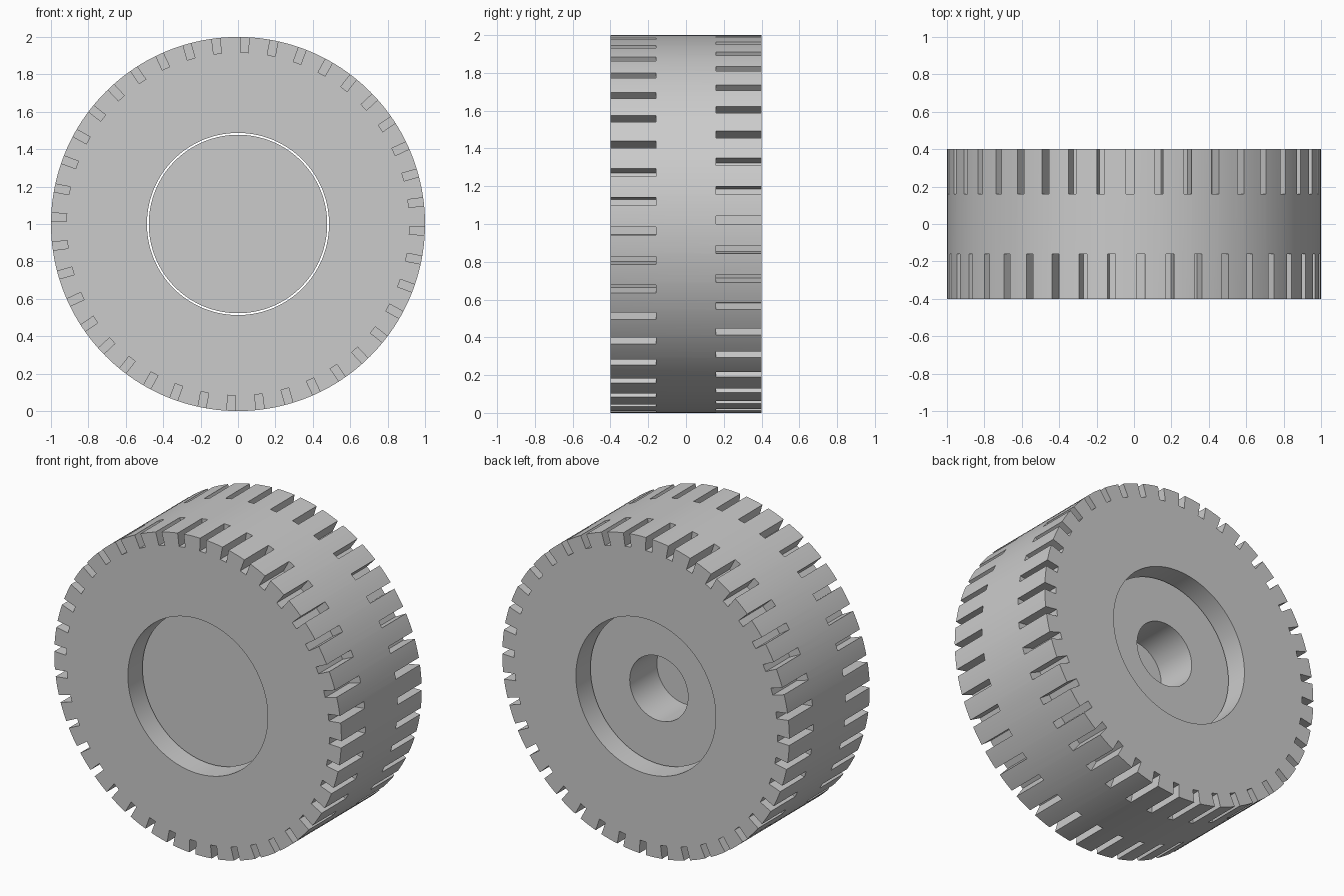
import bpy
import bmesh
from math import radians, tau
from mathutils import Matrix, Vector

STEPS = 160
CENTRE_Z = 1.0
HALF_WIDTH = 0.4

if "Cube" in bpy.data.objects:
    bpy.data.objects.remove(bpy.data.objects["Cube"], do_unlink=True)

grey = bpy.data.materials.new("plain grey")
grey.use_nodes = True
colour = (0.6, 0.6, 0.6, 1)
grey.diffuse_color = colour
grey.node_tree.nodes["Principled BSDF"].inputs["Base Color"].default_value = colour


def make_object(name, bm):
    mesh = bpy.data.meshes.new(name)
    bmesh.ops.recalc_face_normals(bm, faces=bm.faces[:])
    bm.to_mesh(mesh)
    bm.free()
    mesh.materials.append(grey)
    obj = bpy.data.objects.new(name, mesh)
    obj.location.z = CENTRE_Z
    bpy.context.collection.objects.link(obj)
    return obj


def lathe(name, profile, closed):
    """Turn a (radius, y) profile around the wheel axle."""
    bm = bmesh.new()
    verts = [bm.verts.new((r, y, 0)) for r, y in profile]
    for a, b in zip(verts, verts[1:] + (verts[:1] if closed else [])):
        bm.edges.new((a, b))
    bmesh.ops.spin(bm, geom=bm.verts[:] + bm.edges[:], cent=(0, 0, 0),
                   axis=(0, 1, 0), angle=tau, steps=STEPS)
    bmesh.ops.remove_doubles(bm, verts=bm.verts[:], dist=0.0001)
    return make_object(name, bm)


def select_only(obj):
    bpy.ops.object.select_all(action="DESELECT")
    obj.select_set(True)
    bpy.context.view_layer.objects.active = obj


# Tyre: wide ring
tyre = lathe("tyre", [(0.487, -HALF_WIDTH), (1, -HALF_WIDTH),
                      (1, HALF_WIDTH), (0.487, HALF_WIDTH)], True)

# Hub: recessed disc, solid at the front, blind axle hole at the back
hub = lathe("hub", [(0, -0.27), (0.477, -0.27), (0.477, 0.27),
                    (0.203, 0.27), (0.203, 0), (0, 0)], False)

# Tread slots: forty along each shoulder, the two rows staggered
bm = bmesh.new()
SLOTS = 40
FLOOR, OUTSIDE = 0.917, 1.05
for side, offset in ((-1, 2.15), (1, -1.25)):
    for i in range(SLOTS):
        turn = Matrix.Rotation(radians(offset) + tau * i / SLOTS, 4, "Y")
        place = Matrix.Translation((0, side * 0.33, (FLOOR + OUTSIDE) / 2))
        size = Matrix.Diagonal((0.043, 0.34, OUTSIDE - FLOOR, 1))
        bmesh.ops.create_cube(bm, size=1, matrix=turn @ place @ size)
cutter = make_object("slot_cutter", bm)
cutter.hide_render = True

cut = tyre.modifiers.new("tread slots", "BOOLEAN")
cut.operation = "DIFFERENCE"
cut.solver = "EXACT"
cut.object = cutter
select_only(tyre)
bpy.ops.object.modifier_apply(modifier=cut.name)
bpy.data.objects.remove(cutter, do_unlink=True)

# Smooth round walls with crisp edges
for obj in (tyre, hub):
    select_only(obj)
    bpy.ops.object.shade_smooth_by_angle(angle=radians(30))
